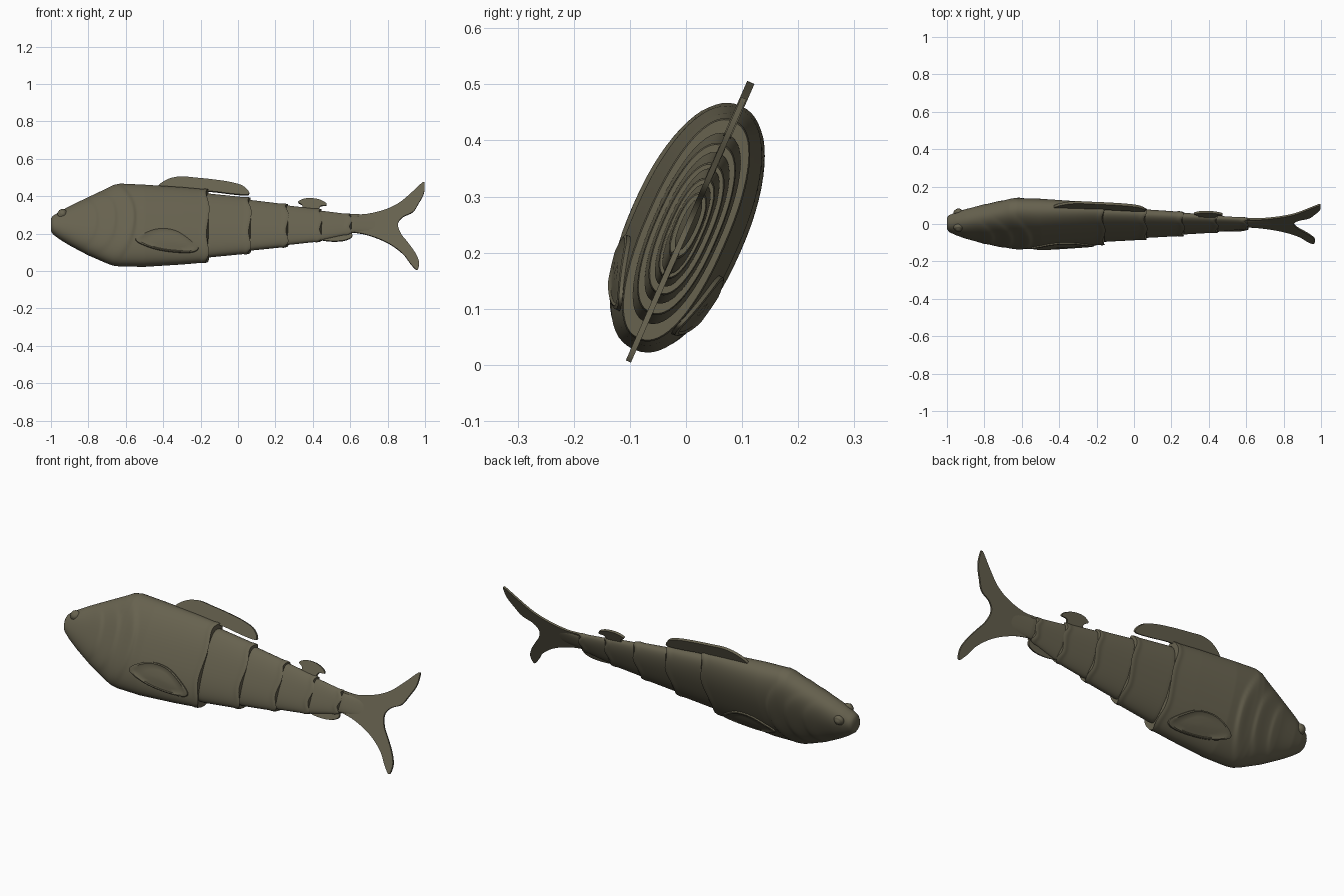
import bpy, bmesh, math
from mathutils import Vector

if "Cube" in bpy.data.objects:
    bpy.data.objects.remove(bpy.data.objects["Cube"])

ROLL = math.radians(23.7)
S, C = math.sin(ROLL), math.cos(ROLL)
ZC = 0.24          # height of the body axis


def world(x, u, v):
    """Fish coordinates (length, up, thickness) to the rolled pose."""
    return Vector((x, u * S + v * C, ZC + u * C - v * S))


def material(name, col):
    m = bpy.data.materials.new(name)
    m.diffuse_color = (*col, 1)
    m.use_nodes = True
    m.node_tree.nodes["Principled BSDF"].inputs["Base Color"].default_value = m.diffuse_color
    return m


OLIVE = material("olive brown", (0.135, 0.122, 0.078))


def finish(name, bm, angle=38):
    bmesh.ops.recalc_face_normals(bm, faces=bm.faces)
    me = bpy.data.meshes.new(name)
    bm.to_mesh(me)
    bm.free()
    ob = bpy.data.objects.new(name, me)
    bpy.context.collection.objects.link(ob)
    me.materials.append(OLIVE)
    bpy.ops.object.select_all(action='DESELECT')
    ob.select_set(True)
    bpy.context.view_layer.objects.active = ob
    bpy.ops.object.shade_smooth_by_angle(angle=math.radians(angle))
    return ob


def section(st, x):
    """Centre, half height and half width at x from (x, low, high, width) stations."""
    x = min(max(x, st[0][0]), st[-1][0])
    for p, q in zip(st, st[1:]):
        if x <= q[0]:
            t = (x - p[0]) / (q[0] - p[0])
            lo, hi, b = (p[i] + (q[i] - p[i]) * t for i in (1, 2, 3))
            break
    a = math.sqrt(max(((hi - lo) / 2) ** 2 - (S * b) ** 2, 1e-6)) / C
    return ((hi + lo) / 2 - ZC) / C, a, b


def spow(c, e):
    return math.copysign(abs(c) ** e, c)


def loft(name, st, rings, wave=0.0, relief=None, n=64, lip=0.0):
    bm = bmesh.new()
    x0, x1 = st[0][0], st[-1][0]
    loops = []
    for i in range(rings + 1):
        t = i / rings
        x = x0 + (x1 - x0) * t
        uc, a, b = section(st, x)
        g = lip * math.exp(-((x1 - 0.012 - x) / 0.014) ** 2)
        loop = []
        for k in range(n):
            th = 2 * math.pi * k / n
            cu, cv = math.cos(th), math.sin(th)
            r = relief(x, cu, cv) if relief else 0
            dx = wave * t ** 3 * (math.cos(5 * th) + 0.6 * cv * cv)
            loop.append(bm.verts.new(world(x + dx, uc + (a + g) * spow(cu, 0.9),
                                           (b + g + r) * spow(cv, 0.87))))
        loops.append(loop)
    for p, q in zip(loops, loops[1:]):
        for k in range(n):
            bm.faces.new((p[k], p[k - 1], q[k - 1], q[k]))
    bm.faces.new(loops[0])
    bm.faces.new(loops[-1])
    return finish(name, bm)


# Head and shoulders, with gill ridges in relief
BODY = [(-1, .215, .28, .028), (-.99, .197, .293, .042), (-.95, .168, .318, .056),
        (-.9, .138, .345, .068), (-.8, .085, .393, .082), (-.7, .042, .440, .091),
        (-.665, .030, .458, .094), (-.63, .026, .465, .096), (-.5, .024, .459, .097),
        (-.3, .036, .446, .082), (-.165, .047, .434, .071)]


def gills(x, cu, cv):
    r = 0
    for xg, bend, h in ((-.56, .10, .008), (-.66, .12, .005), (-.76, .09, .004)):
        d = x - (xg - bend * cu * cu)
        if d < 0:
            r += h * math.exp(-(d / .045) ** 2)
        else:
            r += h * math.exp(-(d / .012) ** 2)
    return r * abs(cv)


loft("head_and_shoulders", BODY, 130, .008, gills, lip=.003)

# Overlapping jointed body segments, each tucked inside the one ahead
SEGMENTS = [
    [(-.23, .078, .408, .062), (-.15, .074, .412, .062), (.06, .094, .390, .054)],
    [(.0, .112, .374, .046), (.07, .110, .378, .048), (.26, .129, .355, .041)],
    [(.2, .144, .343, .034), (.27, .140, .349, .035), (.44, .158, .328, .028)],
    [(.38, .168, .318, .023), (.45, .163, .321, .025), (.60, .195, .302, .019)],
    [(.55, .203, .297, .013), (.62, .205, .295, .014), (.76, .215, .285, .003)],
]
for i, st in enumerate(SEGMENTS):
    last = i == len(SEGMENTS) - 1
    loft(f"body_segment_{i + 1}", st, 44, 0 if last else .008, lip=0 if last else .003)


def smooth_outline(pts, sub=5):
    """Closed Catmull-Rom curve through the outline points."""
    out, n = [], len(pts)
    for i in range(n):
        p = [Vector(pts[(i + k) % n]) for k in (-1, 0, 1, 2)]
        for j in range(sub):
            t = j / sub
            out.append(.5 * (2 * p[1] + (p[2] - p[0]) * t
                             + (2 * p[0] - 5 * p[1] + 4 * p[2] - p[3]) * t * t
                             + (3 * p[1] - p[0] - 3 * p[2] + p[3]) * t ** 3))
    return out


def fin(name, pts, half):
    """Thin fin in the middle plane, outline given in front-view x, z."""
    bm = bmesh.new()
    out = smooth_outline(pts)
    sides = [[bm.verts.new(world(p.x, (p.y - ZC) / C, s * half)) for p in out] for s in (-1, 1)]
    for side in sides:
        bm.faces.new(side)
    for k in range(len(out)):
        bm.faces.new((sides[0][k - 1], sides[0][k], sides[1][k], sides[1][k - 1]))
    for f in bm.faces:
        f.normal_update()
    bmesh.ops.triangulate(bm, faces=[f for f in bm.faces if len(f.verts) > 4])
    return finish(name, bm)


fin("dorsal_fin", [(-.43, .445), (-.38, .486), (-.31, .503), (-.23, .497), (-.14, .488),
                   (-.05, .475), (.02, .456), (.056, .425), (.05, .406), (-.03, .411),
                   (-.16, .424), (-.22, .40), (-.38, .40)], .007)
fin("small_back_fin", [(.35, .32), (.345, .35), (.322, .368), (.36, .386), (.42, .384),
                       (.465, .366), (.472, .35), (.44, .345), (.42, .31)], .006)
fin("belly_fin", [(.43, .20), (.44, .17), (.49, .159), (.56, .161), (.605, .178),
                  (.605, .2), (.55, .197), (.5, .22)], .006)
fin("tail_fin", [(.57, .295), (.68, .302), (.78, .325), (.86, .362), (.93, .42), (.99, .474),
                 (.998, .455), (.992, .41), (.965, .36), (.935, .315), (.88, .287),
                 (.855, .25), (.87, .2), (.905, .155), (.945, .10), (.967, .05), (.958, .006),
                 (.925, .035), (.88, .093), (.80, .15), (.7, .19), (.62, .206), (.57, .21)], .005)

# Side fins lying against the body: low domes that follow its surface
SIDE_FIN = [(-.55, -.12), (-.50, -.075), (-.42, -.05), (-.33, -.06), (-.25, -.11),
            (-.21, -.155), (-.25, -.178), (-.36, -.178), (-.47, -.16)]
for label, s in (("front", -1), ("back", 1)):
    bm = bmesh.new()
    out = smooth_outline(SIDE_FIN, 6)
    mid = Vector((-.37, -.12))

    def on_body(p, off):
        uc, a, b = section(BODY, p.x)
        w = max(0, 1 - (abs(p.y - uc) / a) ** 2.2)
        return bm.verts.new(world(p.x, p.y, s * (b * w ** .435 + off)))
    loops = [[on_body(mid + (p - mid) * r, off) for p in out]
             for r, off in ((1, -.006), (.98, .007), (.9, .009), (.82, .005), (.55, .005), (.2, .007))]
    for p, q in zip(loops, loops[1:]):
        for k in range(len(out)):
            bm.faces.new((p[k], p[k - 1], q[k - 1], q[k]))
    bm.faces.new(loops[-1])
    finish(label + "_side_fin", bm)

    # Eye with a raised rim
    bm = bmesh.new()
    bmesh.ops.create_uvsphere(bm, u_segments=24, v_segments=14, radius=1)
    for v in bm.verts:
        d = math.hypot(v.co.x, v.co.y)
        h = v.co.z * (.022 - .006 * math.exp(-((d - .72) / .12) ** 2))
        v.co = world(-.938 + v.co.x * .027, .052 + v.co.y * .027, s * (.043 + h))
    finish(label + "_eye", bm, 60)
